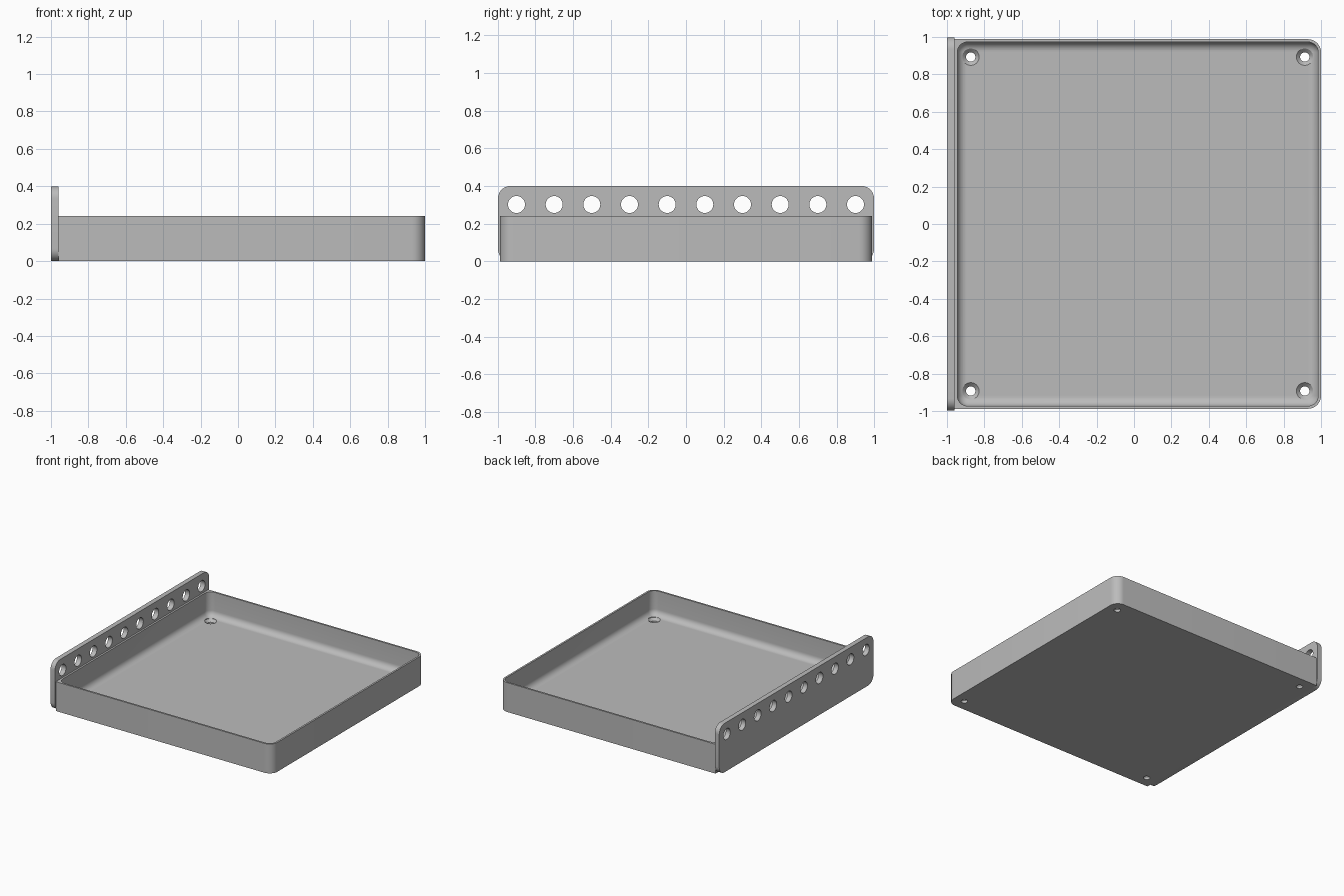
import bpy, bmesh, math
from mathutils import Vector

cube = bpy.data.objects.get("Cube")
if cube:
    bpy.data.objects.remove(cube)

grey = bpy.data.materials.new("plain_grey")
grey.use_nodes = True
grey.diffuse_color = (0.5, 0.5, 0.5, 1)
grey.node_tree.nodes["Principled BSDF"].inputs["Base Color"].default_value = (0.5, 0.5, 0.5, 1)

SEG = 8                                   # segments per rounded corner


def rounded(x0, x1, y0, y1, right_r, left_r):
    """Outline of a rectangle with its own corner radius at each x end."""
    pts = []
    for i, (x, y, r, sx, sy) in enumerate([
            (x1, y1, right_r, 1, 1), (x0, y1, left_r, -1, 1),
            (x0, y0, left_r, -1, -1), (x1, y0, right_r, 1, -1)]):
        for k in range(SEG + 1):
            a = (i + k / SEG) * math.pi / 2
            pts.append((x - sx * r + r * math.cos(a), y - sy * r + r * math.sin(a)))
    return pts


def circle(cx, cy, r, n=32):
    return [(cx + r * math.cos(2 * math.pi * k / n),
             cy + r * math.sin(2 * math.pi * k / n)) for k in range(n)]


def loft(name, sections, along_x=False):
    """Skin (outline, height) sections and cap both ends."""
    bm = bmesh.new()
    rings = []
    for outline, h in sections:
        rings.append([bm.verts.new((h, u, v) if along_x else (u, v, h)) for u, v in outline])
    for a, b in zip(rings, rings[1:]):
        for k in range(len(a)):
            j = (k + 1) % len(a)
            bm.faces.new((a[k], a[j], b[j], b[k]))
    bm.faces.new(rings[0][::-1])
    bm.faces.new(rings[-1])
    bmesh.ops.remove_doubles(bm, verts=bm.verts, dist=1e-5)
    bmesh.ops.recalc_face_normals(bm, faces=bm.faces)
    mesh = bpy.data.meshes.new(name)
    bm.to_mesh(mesh)
    bm.free()
    mesh.materials.append(grey)
    obj = bpy.data.objects.new(name, mesh)
    bpy.context.collection.objects.link(obj)
    return obj


def activate(obj):
    bpy.ops.object.select_all(action='DESELECT')
    obj.select_set(True)
    bpy.context.view_layer.objects.active = obj


def drill(obj, cutter):
    cutter.hide_render = True
    mod = obj.modifiers.new("hole", 'BOOLEAN')
    mod.operation = 'DIFFERENCE'
    mod.solver = 'EXACT'
    mod.object = cutter
    activate(obj)
    bpy.ops.object.modifier_apply(modifier=mod.name)
    bpy.data.objects.remove(cutter)


# Tray: outer wall, thin rim, inner wall, then a fillet down to the floor
X0, X1, Y, TOP = -0.96, 1.0, 0.988, 0.24
WALL, FLOOR, FILLET, CORNER = 0.015, 0.04, 0.05, 0.07


def inner(inset):
    r = CORNER - inset
    return rounded(X0 + inset, X1 - inset, -Y + inset, Y - inset, r, r)


outer = rounded(X0, X1, -Y, Y, CORNER, 0)
sections = [(outer, 0), (outer, TOP), (inner(WALL), TOP)]
for k in range(SEG + 1):
    a = k / SEG * math.pi / 2
    sections.append((inner(WALL + FILLET * (1 - math.cos(a))),
                     FLOOR + FILLET * (1 - math.sin(a))))
tray = loft("tray", sections)

# Countersunk screw holes near the floor corners
mid = (X0 + X1) / 2
for sx in (-1, 1):
    for sy in (-1, 1):
        cx, cy = mid + sx * 0.893, sy * 0.893
        drill(tray, loft("screw_cutter", [
            (circle(cx, cy, 0.025), -0.05), (circle(cx, cy, 0.025), 0.02),
            (circle(cx, cy, 0.045), FLOOR), (circle(cx, cy, 0.045), FLOOR + 0.03)]))

# Upright mounting plate with a row of round holes
shape = rounded(-0.998, 0.998, 0, 0.4, 0.065, 0.065)
plate = loft("mounting_plate", [(shape, -1), (shape, X0)], along_x=True)
for i in range(10):
    ring = circle(-0.9 + 0.2 * i, 0.302, 0.045)
    drill(plate, loft("plate_cutter", [(ring, -1.1), (ring, -0.9)], along_x=True))

for obj in (tray, plate):
    activate(obj)
    bpy.ops.object.shade_smooth_by_angle(angle=math.radians(30))
